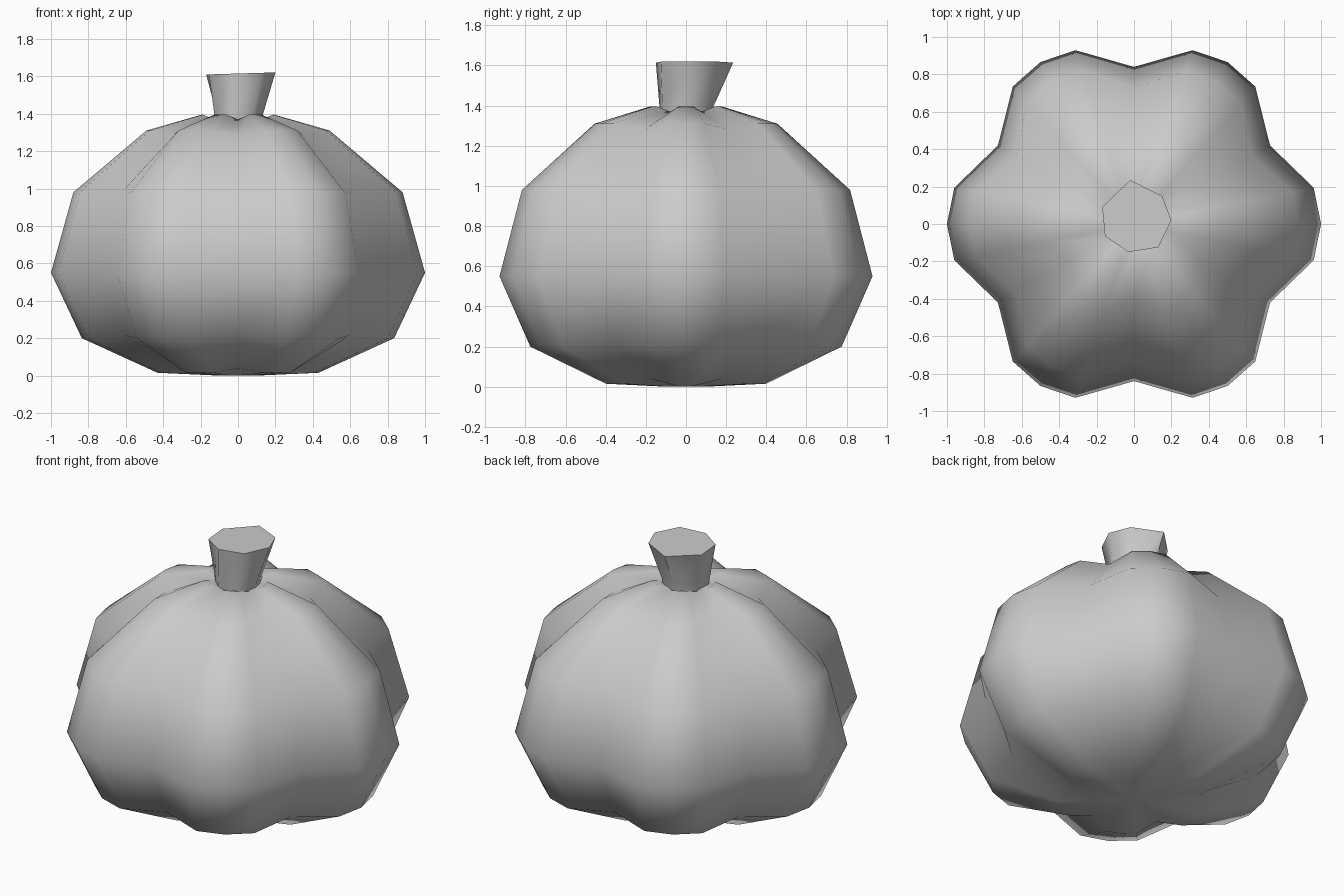
import bpy, bmesh
from math import sin, cos, radians, pi

if "Cube" in bpy.data.objects:
    bpy.data.objects.remove(bpy.data.objects["Cube"])


def make_object(name, rings, angle):
    """Loft closed rings of equal length; cap both ends."""
    bm = bmesh.new()
    loops = [[bm.verts.new(p) for p in ring] for ring in rings]
    n = len(loops[0])
    for a, b in zip(loops, loops[1:]):
        for i in range(n):
            j = (i + 1) % n
            bm.faces.new((a[i], a[j], b[j], b[i]))
    bm.faces.new(loops[0][::-1])
    bm.faces.new(loops[-1])
    bmesh.ops.recalc_face_normals(bm, faces=bm.faces)
    mesh = bpy.data.meshes.new(name)
    bm.to_mesh(mesh)
    bm.free()
    obj = bpy.data.objects.new(name, mesh)
    bpy.context.collection.objects.link(obj)
    bpy.ops.object.select_all(action='DESELECT')
    obj.select_set(True)
    bpy.context.view_layer.objects.active = obj
    bpy.ops.object.shade_smooth_by_angle(angle=radians(angle))
    return obj


# Ribbed body: six lobes, each with a crest, two flanks and a shared valley
# profile rows: crest radius, crest height, valley radius ratio, valley height
profile = [(0.10, 0.01, 0.84, 0.03), (0.43, 0.015, 0.82, 0.04),
           (0.835, 0.20, 0.83, 0.215), (1.0, 0.55, 0.84, 0.55),
           (0.88, 0.98, 0.83, 0.97), (0.49, 1.31, 0.82, 1.285),
           (0.195, 1.395, 0.80, 1.37), (0.11, 1.36, 0.90, 1.35)]
rings = []
for r, z, ratio, vz in profile:
    ring = []
    for lobe in range(6):
        for offset, k in ((-11.4, 0.98), (0, 1), (11.4, 0.98), (30, ratio)):
            a = radians(lobe * 60 + offset)
            ring.append((r * k * cos(a), r * k * sin(a), vz if offset == 30 else z))
    rings.append(ring)
rings[0] = [(x, y, 0) for x, y, z in rings[0]]
make_object("pumpkin_body", rings, 75)

# Seven-sided stem flaring towards an uneven, slightly tilted top
top = [(-0.02, 0.235), (-0.17, 0.09), (-0.155, -0.065), (-0.03, -0.15),
       (0.13, -0.125), (0.2, 0.02), (0.15, 0.15)]
base = [(0.135 * cos(a), 0.14 * sin(a)) for a in
        (radians(97) + i * 2 * pi / 7 for i in range(7))]
make_object("stem", [[(x * 0.95, y * 0.95, 1.33) for x, y in base],
                     [(x, y, 1.40) for x, y in base],
                     [(x, y, 1.615 + 0.03 * x) for x, y in top]], 60)
